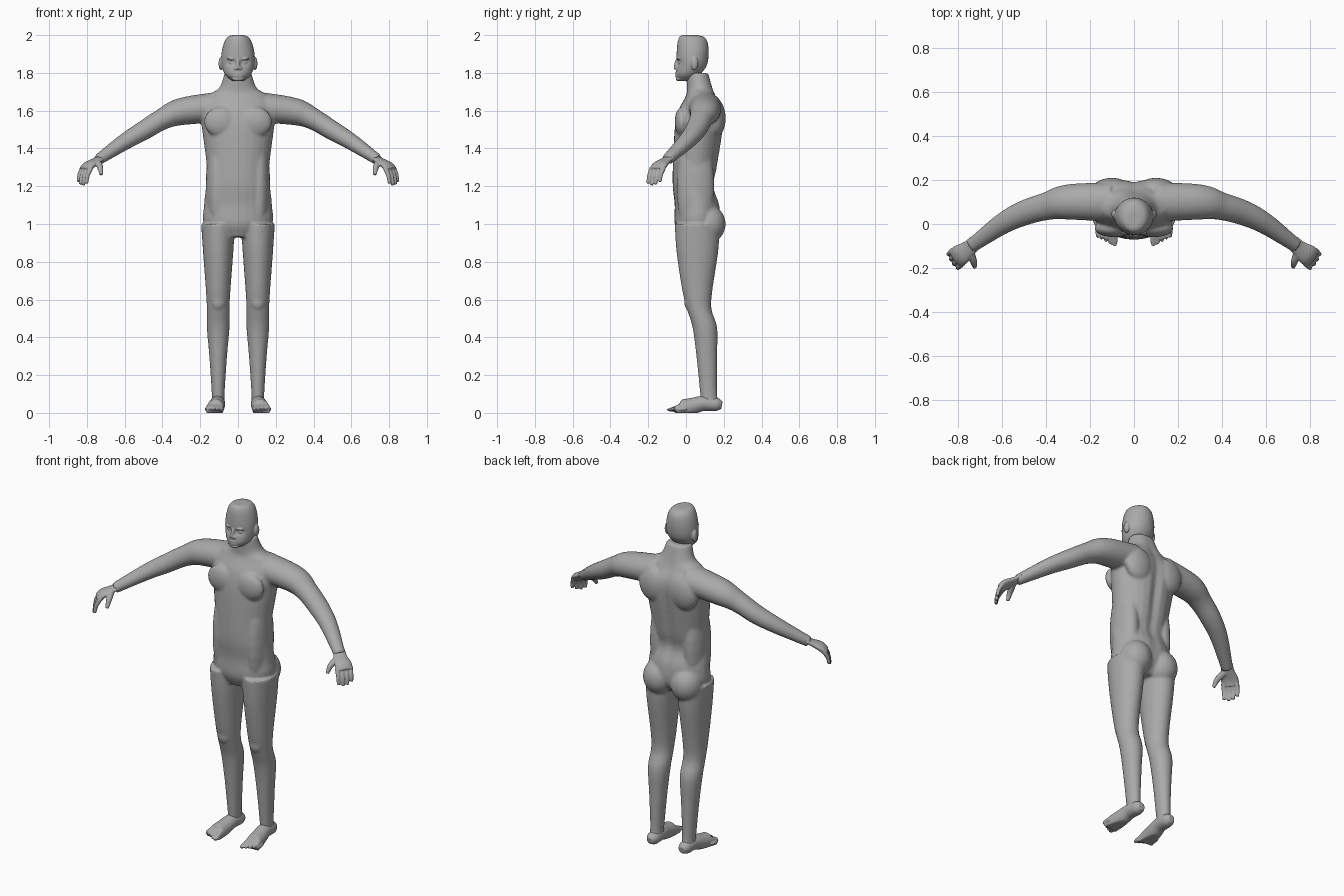
import bpy, bmesh, math
from mathutils import Vector, Matrix

cube = bpy.data.objects.get("Cube")
if cube:
    bpy.data.objects.remove(cube)

skin = bpy.data.materials.new("grey_skin")
skin.use_nodes = True
skin.diffuse_color = (.4, .4, .4, 1)
skin.node_tree.nodes["Principled BSDF"].inputs["Base Color"].default_value = skin.diffuse_color

BOTH = (1, -1)
MIDDLE = (1,)
UP = Vector((0, 0, 1))


def spline(rows, steps=6):
    """Smooth curve through rows that hold a centre followed by radii."""
    points = [Vector(row) for row in rows]
    first = points[0] * 2 - points[1]
    last = points[-1] * 2 - points[-2]
    points = [first, *points, last]
    curve = []
    for before, start, end, after in zip(points, points[1:], points[2:], points[3:]):
        leave, arrive = (end - before) / 2, (after - start) / 2
        for step in range(steps):
            t = step / steps
            ease = t * t * (3 - 2 * t)
            curve.append(start.lerp(end, ease) + leave * t * (1 - t) ** 2
                         - arrive * t * t * (1 - t))
    return curve + [points[-2]]


def bridge(bm, rings):
    """Join rings of points into one closed tube."""
    loops = [[bm.verts.new(point) for point in ring] for ring in rings]
    for lower, upper in zip(loops, loops[1:]):
        for k in range(len(lower)):
            bm.faces.new((lower[k - 1], lower[k], upper[k], upper[k - 1]))
    bm.faces.new(loops[0])
    bm.faces.new(loops[-1])


def oval(centre, across, over, count=28):
    angles = [math.tau * k / count for k in range(count)]
    return [centre + across * math.cos(a) + over * math.sin(a) for a in angles]


def column(bm, rows, x=0, sides=MIDDLE):
    """Stack level ovals given as (y, z, half width, half depth)."""
    for side in sides:
        bridge(bm, [oval(Vector((x * side, y, z)), Vector((width, 0, 0)), Vector((0, depth, 0)))
                    for y, z, width, depth in spline(rows)])


def limb(bm, rows, sides, flatness=1):
    """Sweep an oval along a path given as (x, y, z, half width)."""
    path = spline(rows)
    spots = [row.xyz for row in path]
    ahead = spots[1:] + spots[-1:]
    behind = spots[:1] + spots[:-1]
    for side in sides:
        mirror = Matrix.Diagonal((side, 1, 1))
        rings = []
        for row, spot, after, before in zip(path, spots, ahead, behind):
            direction = (after - before).normalized()
            across = direction.cross(UP).normalized()
            over = across.cross(direction) * flatness
            rings.append([mirror @ p for p in oval(spot, across * row.w, over * row.w)])
        bridge(bm, rings)


def blob(bm, centre, size, sides=BOTH):
    """Add an ellipsoid, mirrored for each listed side."""
    for side in sides:
        place = Matrix.Translation((centre[0] * side, *centre[1:]))
        bmesh.ops.create_uvsphere(bm, u_segments=20, v_segments=14, radius=1,
                                  matrix=place @ Matrix.Diagonal((*size, 1)))


def bump(distance, width):
    return math.exp(-(distance / width) ** 2)


def finish(bm, name, voxel):
    """Fuse the overlapping volumes into one smooth skin."""
    bmesh.ops.recalc_face_normals(bm, faces=bm.faces)
    mesh = bpy.data.meshes.new(name)
    bm.to_mesh(mesh)
    bm.free()
    mesh.materials.append(skin)
    figure_part = bpy.data.objects.new(name, mesh)
    bpy.context.collection.objects.link(figure_part)
    fuse = figure_part.modifiers.new("fuse", 'REMESH')
    fuse.mode = 'VOXEL'
    fuse.voxel_size = voxel
    fuse.use_smooth_shade = True
    soften = figure_part.modifiers.new("soften", 'SMOOTH')
    soften.iterations = 4


# Torso and neck
bm = bmesh.new()
column(bm, [(.05, .93, .1, .08), (.06, 1, .18, .12), (.06, 1.1, .18, .12),
            (.04, 1.2, .17, .11), (.05, 1.3, .165, .12), (.07, 1.5, .19, .13),
            (.08, 1.6, .2, .12), (.08, 1.68, .16, .08), (.075, 1.72, .1, .07),
            (.06, 1.8, .07, .06)])
blob(bm, centre=(.09, -.02, 1.54), size=(.09, .04, .08))   # chest muscles
blob(bm, centre=(.1, .16, 1.56), size=(.09, .05, .1))      # shoulder blades
blob(bm, centre=(.09, .12, 1), size=(.09, .09, .1))        # buttocks
blob(bm, centre=(.11, .05, 1.2), size=(.06, .1, .3))       # flanks
for vert in bm.verts:                                      # spine groove
    if vert.co.y > .08:
        vert.co.y -= .02 * bump(vert.co.x, .03) * bump(vert.co.z - 1.4, .3)

# Arms
limb(bm, [(.1, .1, 1.62, .09), (.3, .1, 1.595, .08), (.4, .08, 1.555, .063),
          (.5, .05, 1.495, .057), (.6, 0, 1.435, .048), (.74, -.1, 1.34, .032)],
     BOTH, flatness=.9)

# Legs
column(bm, [(.06, 1, .09, .12), (.06, .85, .08, .11), (.06, .65, .065, .08),
            (.07, .55, .06, .065), (.1, .45, .06, .065), (.11, .3, .047, .055),
            (.12, .1, .034, .045), (.13, .04, .036, .05)], x=.105, sides=BOTH)
blob(bm, centre=(.105, .02, .59), size=(.04, .03, .05))    # kneecaps
finish(bm, "body", voxel=.008)

# Head
bm = bmesh.new()
column(bm, [(0, 1.757, .03, .04), (.01, 1.79, .068, .065), (.03, 1.84, .087, .08),
            (.035, 1.9, .088, .085), (.035, 1.96, .074, .08), (.03, 1.99, .055, .065),
            (.02, 2, .03, .04)])
for vert in bm.verts:                                      # eye sockets
    if vert.co.y < 0:
        vert.co.y += .015 * bump(abs(vert.co.x) - .035, .02) * bump(vert.co.z - 1.855, .015)
blob(bm, centre=(.034, -.03, 1.855), size=(.014, .01, .01))    # eyes
blob(bm, centre=(.034, -.04, 1.875), size=(.025, .01, .007))   # brows
blob(bm, centre=(.09, .045, 1.85), size=(.013, .02, .035))     # ears
blob(bm, centre=(.012, -.05, 1.824), size=(.01, .01, .01))     # nostrils
column(bm, [(-.04, 1.88, .01, .01), (-.05, 1.85, .01, .012), (-.056, 1.82, .012, .01)])  # nose
for height in (1.782, 1.794):                                  # lips
    blob(bm, centre=(0, -.046, height), size=(.028, .012, .005), sides=MIDDLE)
blob(bm, centre=(0, -.04, 1.768), size=(.03, .015, .012), sides=MIDDLE)  # chin
finish(bm, "head", voxel=.004)

# Hands and feet
outward = Vector((.05, -.045, 0))
spread = Vector((-.6, -.8, 0))
knuckles = Vector((.802, -.15, 1.295))
for side, label in zip(BOTH, ("left", "right")):
    bm = bmesh.new()
    limb(bm, [(.72, -.08, 1.355, .033), (.75, -.11, 1.335, .037),
              (.79, -.14, 1.31, .048), (.81, -.155, 1.285, .046)], (side,), flatness=.45)
    for finger, length in enumerate((.8, .95, 1, .9)):
        root = knuckles + spread * (finger - 1.5) * .025
        bend = [root + length * (outward * (t - t * t / 2) - UP * t * .09) for t in (0, .5, 1)]
        limb(bm, [(*spot, .013 - .002 * k) for k, spot in enumerate(bend)], (side,))
    limb(bm, [(.745, -.125, 1.33, .018), (.73, -.17, 1.3, .016), (.724, -.197, 1.26, .009)],
         (side,))                                          # thumb
    finish(bm, label + "_hand", voxel=.004)

    bm = bmesh.new()
    limb(bm, [(.105, .19, .04, .02), (.105, .16, .045, .036), (.108, .09, .05, .04),
              (.115, .03, .035, .044), (.125, -.06, .016, .048)], (side,))
    for toe in range(5):
        girth = .014 - .0015 * toe
        blob(bm, centre=(.088 + .02 * toe, -.07 + .01 * toe, .02),
             size=(girth, .034, girth), sides=(side,))
    for vert in bm.verts:                                  # flat sole
        vert.co.z = min(max(vert.co.z, 0), .1 - .4 * max(-vert.co.y, 0) - .04 * (vert.co.y < -.03))
    finish(bm, label + "_foot", voxel=.004)
